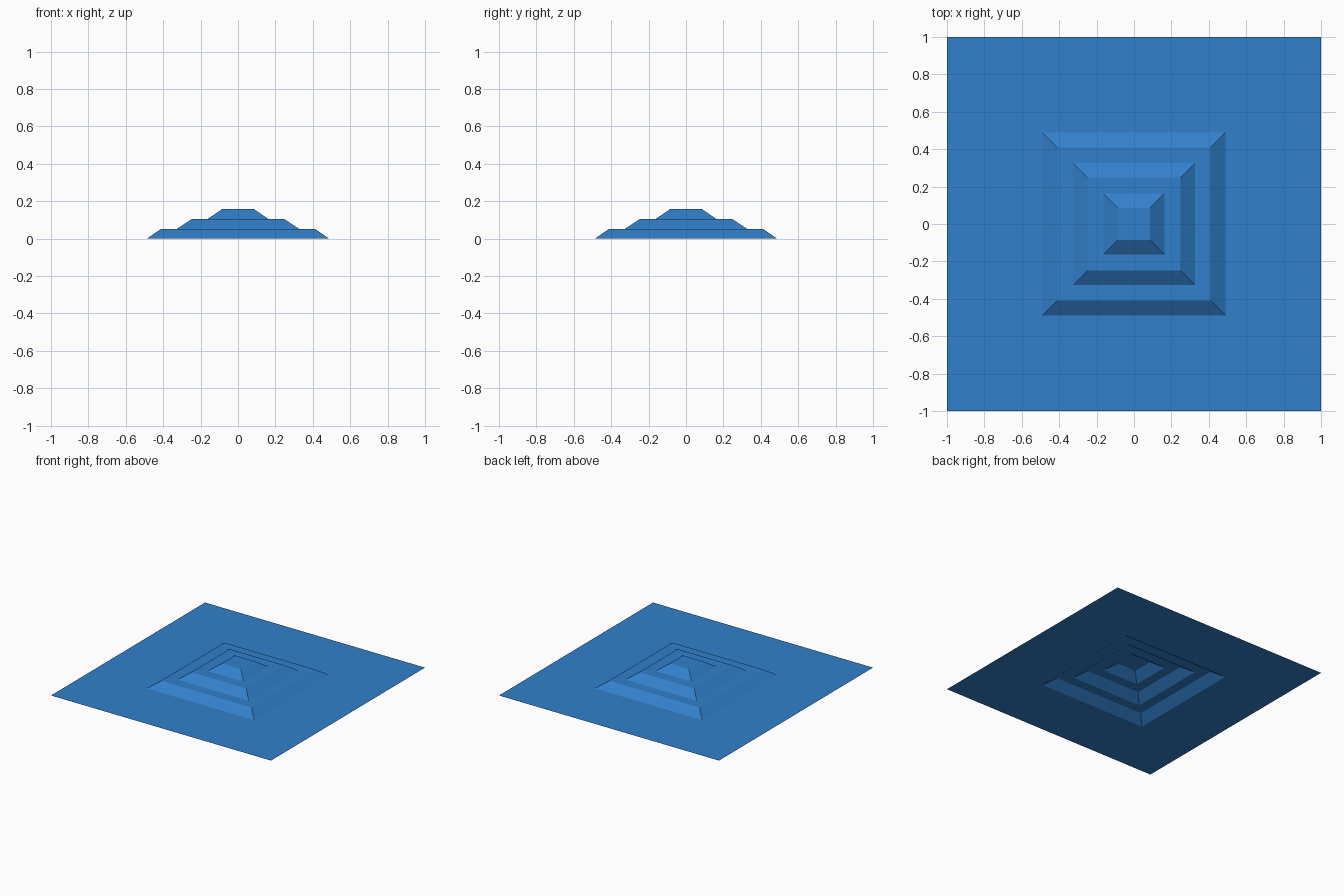
import bpy, bmesh

if "Cube" in bpy.data.objects:
    bpy.data.objects.remove(bpy.data.objects["Cube"])

# Single flat colour
blue = bpy.data.materials.new("blue")
blue.diffuse_color = (0.031, 0.216, 0.604, 1.0)
blue.use_nodes = True
blue.node_tree.nodes["Principled BSDF"].inputs["Base Color"].default_value = blue.diffuse_color

# Profile from the outer edge to the top: (half width, height)
PROFILE = [(1.0, 0.0), (0.488, 0.0), (0.41, 0.053), (0.325, 0.053),
           (0.248, 0.105), (0.163, 0.105), (0.086, 0.158)]
CORNERS = [(-1, -1), (1, -1), (1, 1), (-1, 1)]

# Open thin sheet with a stepped pyramid raised in the middle
bm = bmesh.new()
rings = [[bm.verts.new((sx * r, sy * r, z)) for sx, sy in CORNERS]
         for r, z in PROFILE]
for outer, inner in zip(rings, rings[1:]):
    for i in range(4):
        j = (i + 1) % 4
        bm.faces.new((outer[i], outer[j], inner[j], inner[i]))

# Flat top
bm.faces.new(rings[-1])

mesh = bpy.data.meshes.new("stepped_sheet")
bm.to_mesh(mesh)
bm.free()
mesh.materials.append(blue)
sheet = bpy.data.objects.new("stepped_sheet", mesh)
bpy.context.collection.objects.link(sheet)
